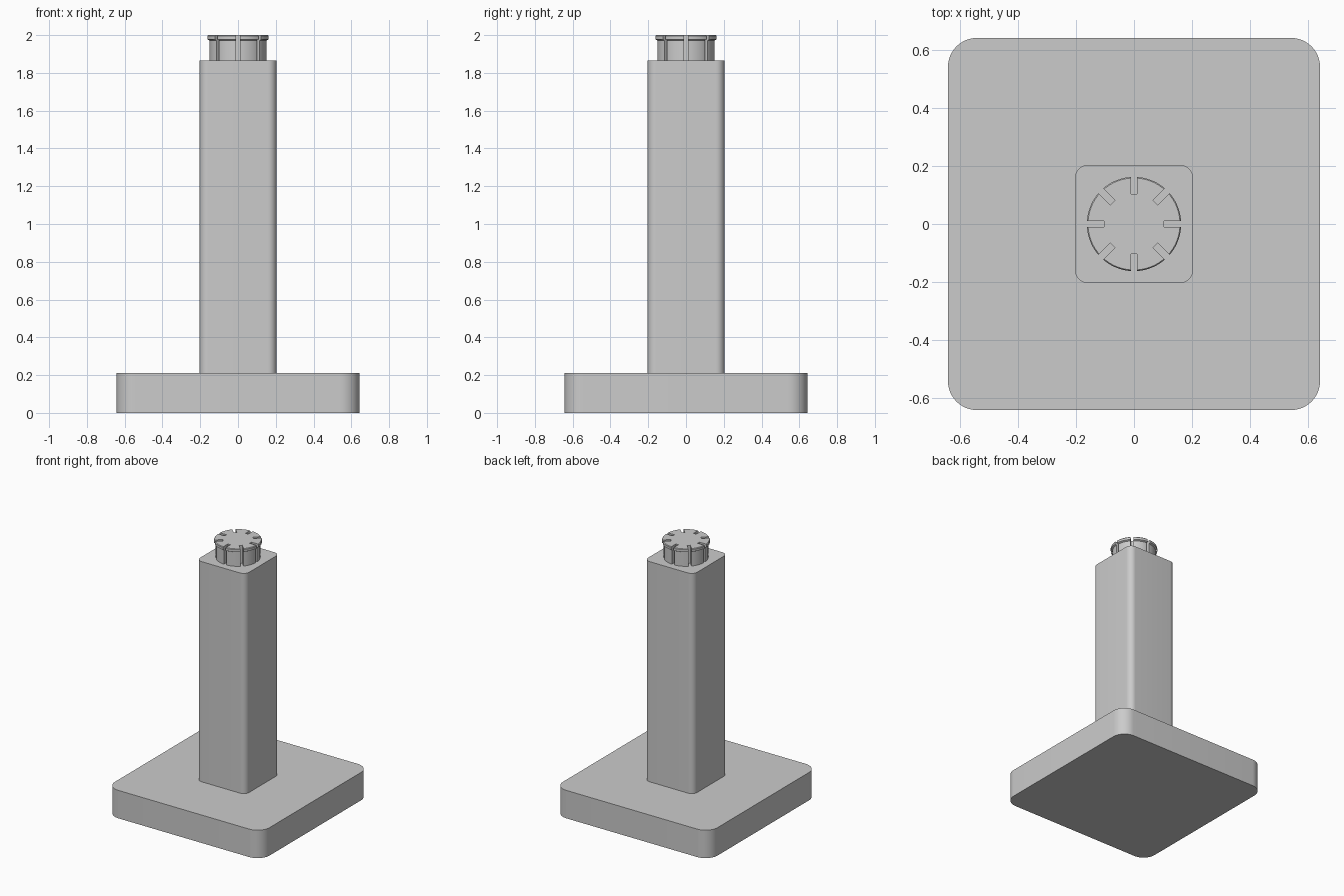
import bpy, bmesh, math

cube = bpy.data.objects.get("Cube")
if cube:
    bpy.data.objects.remove(cube, do_unlink=True)

grey = bpy.data.materials.new("light_grey")
grey.use_nodes = True
COLOUR = (0.6, 0.6, 0.6, 1)
grey.diffuse_color = COLOUR
grey.node_tree.nodes["Principled BSDF"].inputs["Base Color"].default_value = COLOUR


def loft(name, rings):
    """Closed solid through matching rings of points, bottom to top."""
    bm = bmesh.new()
    loops = [[bm.verts.new(p) for p in ring] for ring in rings]
    n = len(loops[0])
    for low, high in zip(loops, loops[1:]):
        for i in range(n):
            j = (i + 1) % n
            bm.faces.new((low[i], low[j], high[j], high[i]))
    bm.faces.new(loops[0][::-1])
    bm.faces.new(loops[-1])
    mesh = bpy.data.meshes.new(name)
    bm.to_mesh(mesh)
    bm.free()
    mesh.materials.append(grey)
    obj = bpy.data.objects.new(name, mesh)
    bpy.context.collection.objects.link(obj)
    bpy.ops.object.select_all(action='DESELECT')
    obj.select_set(True)
    bpy.context.view_layer.objects.active = obj
    bpy.ops.object.shade_smooth_by_angle(angle=math.radians(30))
    return obj


def rounded_square(half, radius, z, steps=12):
    c = half - radius
    points = []
    for q, (sx, sy) in enumerate([(1, 1), (-1, 1), (-1, -1), (1, -1)]):
        for i in range(steps + 1):
            a = math.pi / 2 * (q + i / steps)
            points.append((sx * c + radius * math.cos(a),
                           sy * c + radius * math.sin(a), z))
    return points


def slotted_circle(radius, z, slots=8, inner=0.105, half_width=0.011, steps=10):
    points = []
    sector = 2 * math.pi / slots
    for k in range(slots):
        start = k * sector
        outer_gap = math.asin(half_width / radius)
        inner_gap = math.asin(half_width / inner)
        polar = [(inner, start + inner_gap)]
        for i in range(steps + 1):
            polar.append((radius, start + outer_gap + (sector - 2 * outer_gap) * i / steps))
        polar.append((inner, start + sector - inner_gap))
        points += [(r * math.cos(a), r * math.sin(a), z) for r, a in polar]
    return points


# Square foot and upright column with rounded vertical corners
loft("base_plate", [rounded_square(0.643, 0.1, z) for z in (0, 0.21)])
loft("column", [rounded_square(0.204, 0.045, z) for z in (0.21, 1.865)])

# Slotted snap-fit plug with a small chamfered lip
plug_profile = [(0.152, 1.865), (0.152, 1.972), (0.163, 1.978), (0.163, 1.995), (0.159, 2.0)]
loft("slotted_plug", [slotted_circle(r, z) for r, z in plug_profile])
